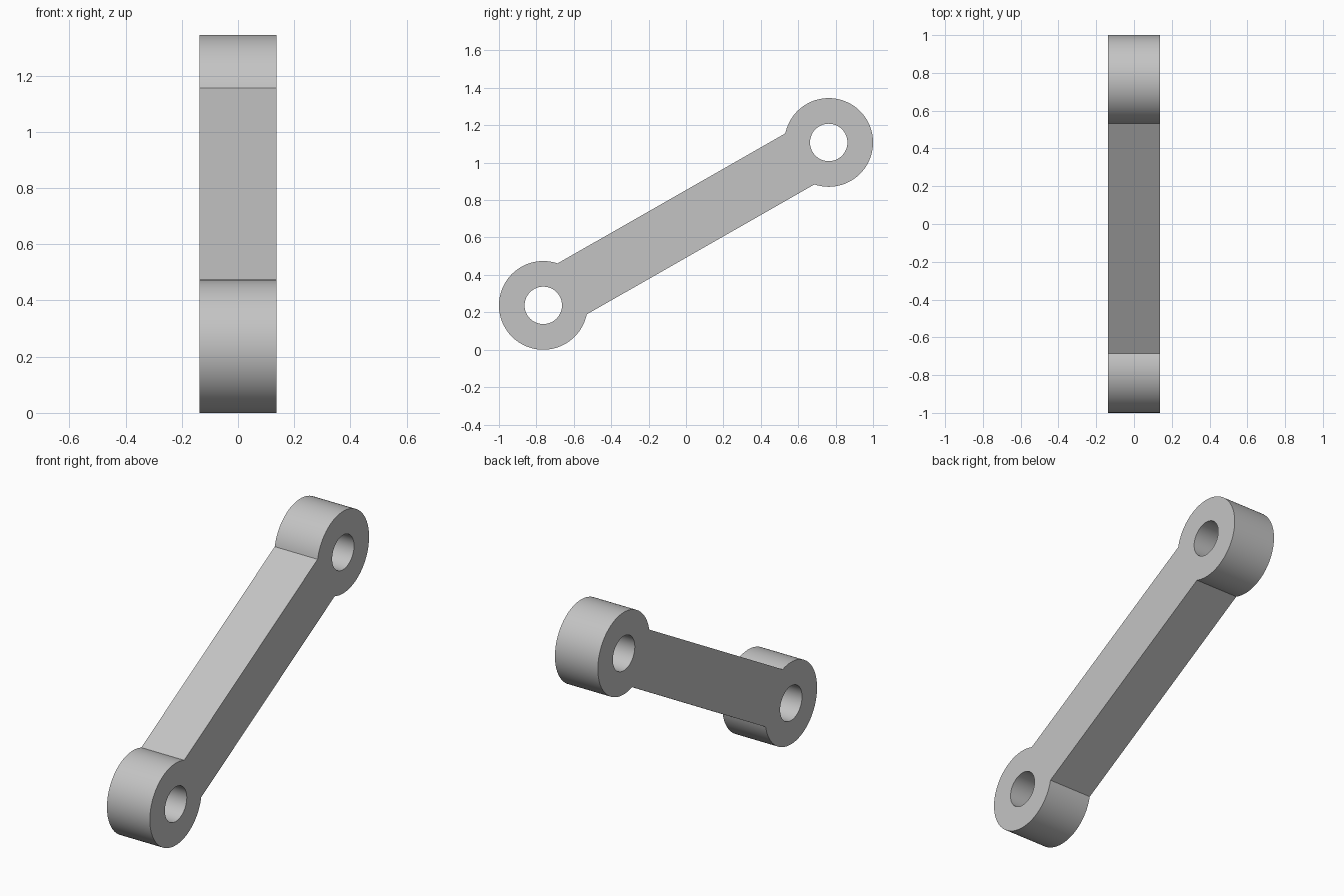
import bpy, bmesh, math
from mathutils import Vector

if "Cube" in bpy.data.objects:
    bpy.data.objects.remove(bpy.data.objects["Cube"])

HALF_THICK = 0.137
RING_R, HOLE_R, BAR_HALF = 0.237, 0.1, 0.157
LOW = Vector((0, -0.763, 0.237))
HIGH = Vector((0, 0.763, 1.108))
SEGS = 96

# Grey metal
grey = bpy.data.materials.new("grey metal")
grey.use_nodes = True
colour = (0.55, 0.55, 0.55, 1)
grey.diffuse_color = colour
grey.node_tree.nodes["Principled BSDF"].inputs["Base Color"].default_value = colour


def arc(centre, radius, start, end, count):
    """Points on an arc in the side plane, angles measured from +y."""
    points = []
    for i in range(count):
        a = start + (end - start) * i / (count - 1)
        points.append(centre + Vector((0, math.cos(a), math.sin(a))) * radius)
    return points


def add_loop(bm, points):
    verts = [bm.verts.new(p) for p in points]
    for a, b in zip(verts, verts[1:] + verts[:1]):
        bm.edges.new((a, b))


# Outline: two round ends joined by the straight edges of the bar
axis = HIGH - LOW
tilt = math.atan2(axis.z, axis.y)
neck = math.asin(BAR_HALF / RING_R)
turn = 2 * math.pi
outline = arc(LOW, RING_R, tilt + neck, tilt + turn - neck, SEGS)
outline += arc(HIGH, RING_R, tilt + math.pi + neck, tilt + math.pi + turn - neck, SEGS)

bm = bmesh.new()
add_loop(bm, outline)

# Pin holes through both ends
for centre in (LOW, HIGH):
    add_loop(bm, arc(centre, HOLE_R, 0, turn, SEGS + 1)[:-1])

# Fill the flat side, then extrude across the thickness
bmesh.ops.triangle_fill(bm, use_beauty=True, edges=bm.edges[:], normal=(1, 0, 0))
bmesh.ops.translate(bm, vec=(-HALF_THICK, 0, 0), verts=bm.verts[:])
side = bmesh.ops.extrude_face_region(bm, geom=bm.faces[:], use_keep_orig=True)
moved = [v for v in side["geom"] if isinstance(v, bmesh.types.BMVert)]
bmesh.ops.translate(bm, vec=(2 * HALF_THICK, 0, 0), verts=moved)
bmesh.ops.recalc_face_normals(bm, faces=bm.faces[:])

mesh = bpy.data.meshes.new("link_arm")
bm.to_mesh(mesh)
bm.free()
mesh.materials.append(grey)
link = bpy.data.objects.new("link_arm", mesh)
bpy.context.collection.objects.link(link)

# Smooth round walls, sharp rims and necks
bpy.ops.object.select_all(action="DESELECT")
link.select_set(True)
bpy.context.view_layer.objects.active = link
bpy.ops.object.shade_smooth_by_angle(angle=math.radians(25))
